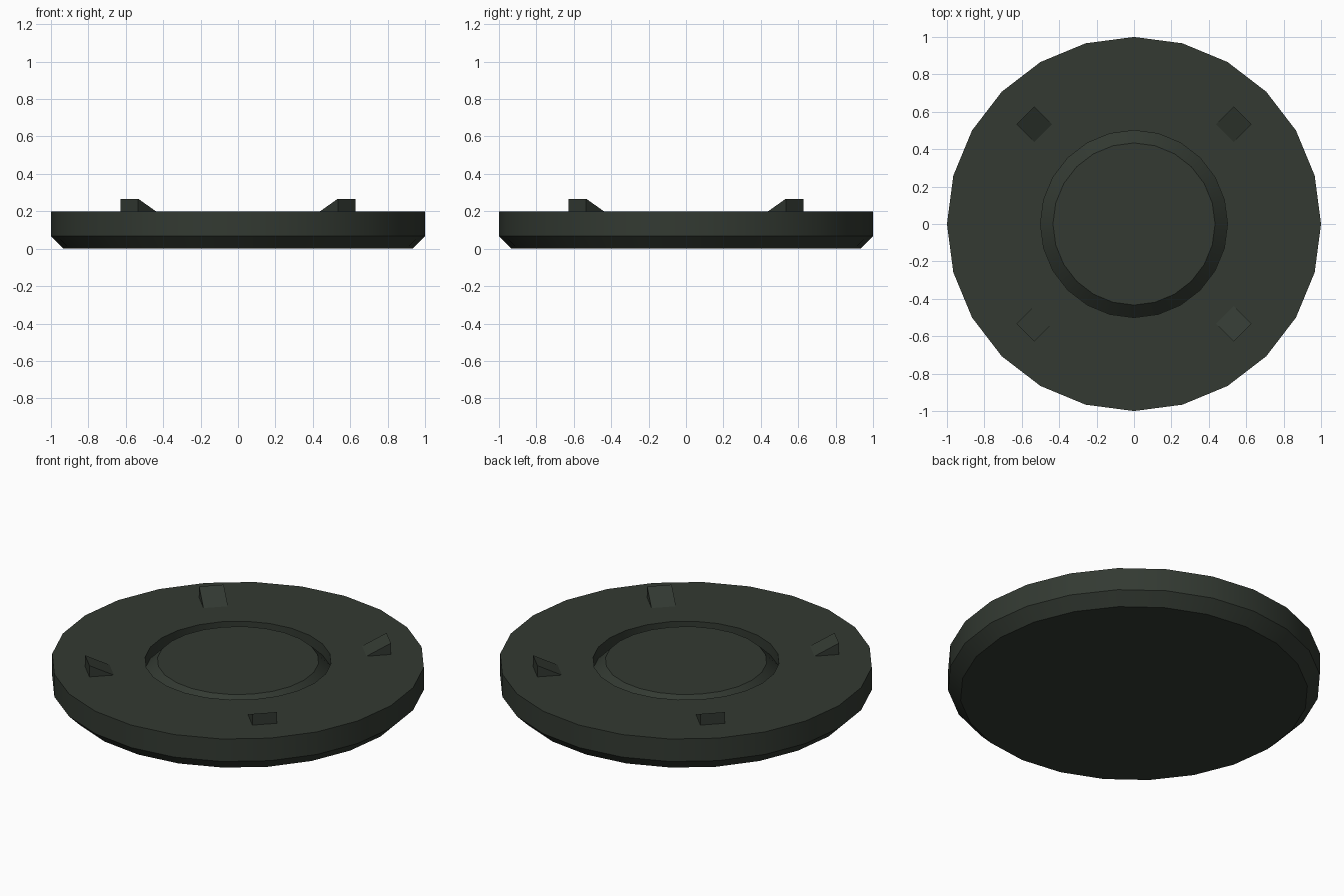
import bpy, bmesh, math

if "Cube" in bpy.data.objects:
    bpy.data.objects.remove(bpy.data.objects["Cube"])

SIDES = 24
U = 1 / 15  # chamfer size and module of the design

green = bpy.data.materials.new("dark_grey_green")
green.diffuse_color = (0.033, 0.042, 0.032, 1)
green.use_nodes = True
green.node_tree.nodes["Principled BSDF"].inputs["Base Color"].default_value = green.diffuse_color


def finish(name, bm):
    bmesh.ops.recalc_face_normals(bm, faces=bm.faces)
    me = bpy.data.meshes.new(name)
    bm.to_mesh(me)
    bm.free()
    me.materials.append(green)
    ob = bpy.data.objects.new(name, me)
    bpy.context.collection.objects.link(ob)
    return ob


# Round plate: chamfered underside, vertical rim, groove around a chamfered hub
profile = [(1 - U, 0), (1, U), (1, 3 * U), (0.5, 3 * U), (0.5, 2 * U), (0.5 - U, 3 * U)]
bm = bmesh.new()
rings = []
for r, z in profile:
    rings.append([bm.verts.new((r * math.cos(2 * math.pi * i / SIDES),
                                r * math.sin(2 * math.pi * i / SIDES), z))
                  for i in range(SIDES)])
for a, b in zip(rings, rings[1:]):
    for i in range(SIDES):
        j = (i + 1) % SIDES
        bm.faces.new((a[i], a[j], b[j], b[i]))
bm.faces.new(rings[0])
bm.faces.new(rings[-1])
plate = finish("round_plate", bm)
bpy.context.view_layer.objects.active = plate
plate.select_set(True)
bpy.ops.object.shade_smooth_by_angle(angle=math.radians(30))

# Four wedge lugs on the diagonals, sloping down towards the hub
for k in range(4):
    bm = bmesh.new()
    c = 8 * U * math.sqrt(2)
    section = [(c - U, 3 * U), (c + U, 3 * U), (c + U, 4 * U)]
    left = [bm.verts.new((x, -U, z)) for x, z in section]
    right = [bm.verts.new((x, U, z)) for x, z in section]
    bm.faces.new(left)
    bm.faces.new(right)
    for i in range(3):
        j = (i + 1) % 3
        bm.faces.new((left[i], left[j], right[j], right[i]))
    lug = finish(f"wedge_lug_{k + 1}", bm)
    lug.rotation_euler.z = math.radians(45 + 90 * k)
